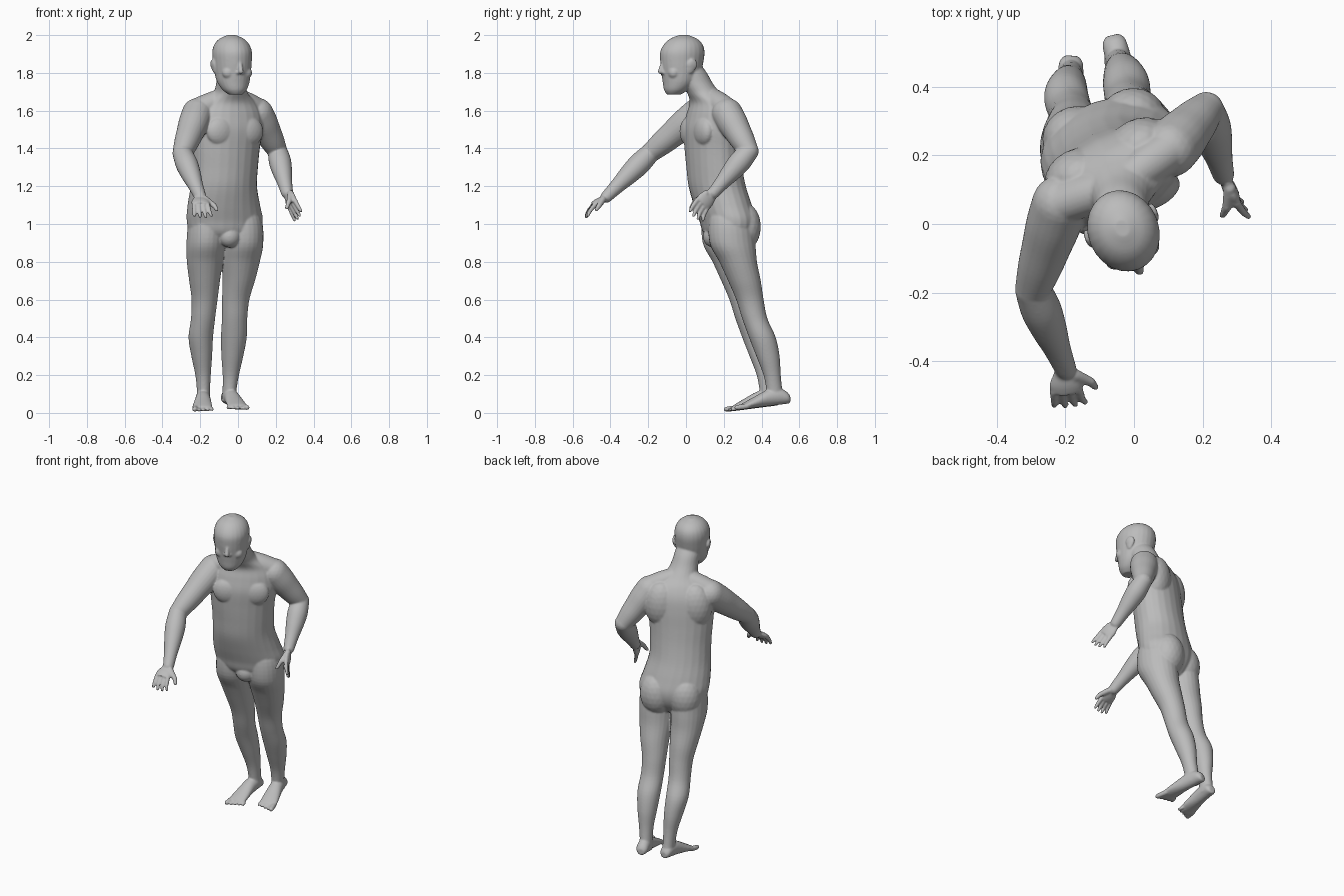
import bpy, bmesh, math
from mathutils import Vector, Matrix

old = bpy.data.objects.get("Cube")
if old:
    bpy.data.objects.remove(old, do_unlink=True)

SIDES = 24
UP = Vector((0, 0, 1))
bm = bmesh.new()


def V(*c):
    return Vector(c)


def frame(yaw):
    """Horizontal side and forward axes for a turn in degrees."""
    r = math.radians(yaw)
    return V(math.cos(r), math.sin(r), 0), V(math.sin(r), -math.cos(r), 0)


def loft(rings):
    """Closed skin through rings given as centre, side vector, depth vector."""
    loops = []
    for centre, u, v in rings:
        loop = []
        for i in range(SIDES):
            t = math.tau * i / SIDES
            loop.append(bm.verts.new(centre + u * math.cos(t) + v * math.sin(t)))
        loops.append(loop)
    for low, high in zip(loops, loops[1:]):
        for i in range(SIDES):
            j = (i + 1) % SIDES
            bm.faces.new((low[i], low[j], high[j], high[i]))
    bm.faces.new(loops[0][::-1])
    bm.faces.new(loops[-1])


def refine(rows, steps=5):
    """Smooth curve through the given rows."""
    rows = [Vector(r) for r in rows]
    padded = [rows[0]] + rows + [rows[-1]]
    out = []
    for p, a, b, q in zip(padded, padded[1:], padded[2:], padded[3:]):
        for k in range(steps):
            t = k / steps
            ease = t * t * (3 - 2 * t)
            start, end = (b - p) / 2, (q - a) / 2
            out.append(a.lerp(b, ease) + start * (t * (1 - t) ** 2) - end * (t * t * (1 - t)))
    return out + [rows[-1]]


def stack(rows):
    """Upright form: height, x, y, half width, half depth, turn."""
    rings = []
    for z, x, y, a, b, yaw in refine(rows):
        side, fwd = frame(yaw)
        rings.append((V(x, y, z), side * a, fwd * b))
    loft(rings)


def muscle(centre, size, yaw=0):
    """Ellipsoid with half sizes across, forward and up."""
    place = Matrix.Translation(centre) @ Matrix.Rotation(math.radians(yaw), 4, "Z")
    place = place @ Matrix.Diagonal((*size, 1))
    bmesh.ops.create_icosphere(bm, subdivisions=3, radius=1, matrix=place)


def ball(centre, r):
    muscle(centre, (r, r, r))


def limb(p, q, radii, across=None, flat=1):
    """Straight tapering form from p to q, optionally flattened."""
    d = (q - p).normalized()
    u = across if across else d.orthogonal()
    u = (u - d * u.dot(d)).normalized()
    v = d.cross(u)
    rows = refine([(i / (len(radii) - 1), r) for i, r in enumerate(radii)])
    loft([(p.lerp(q, t), u * r, v * r * flat) for t, r in rows])
    if flat == 1:
        ball(p, radii[0])
        ball(q, radii[-1])


# Torso, from crotch to neck
stack([
    (.88, -.075, .235, .09, .07, 18),
    (.95, -.07, .225, .185, .125, 18),
    (1.02, -.07, .22, .208, .142, 19),
    (1.10, -.075, .195, .198, .146, 21),
    (1.20, -.075, .165, .182, .145, 24),
    (1.30, -.068, .15, .181, .14, 25),
    (1.40, -.063, .14, .188, .137, 26),
    (1.50, -.055, .135, .199, .134, 26),
    (1.58, -.05, .137, .19, .119, 26),
    (1.64, -.045, .13, .155, .098, 26),
    (1.69, -.04, .097, .095, .088, 25),
    (1.74, -.037, .062, .079, .084, 24),
    (1.80, -.035, .03, .074, .082, 22),
    (1.85, -.032, .005, .06, .07, 22),
])

# Chest, shoulder blade, buttock and groin fullness
side, fwd = frame(26)
for s in (-1, 1):
    muscle(V(-.055, .135, 1.49) + side * s * .08 + fwd * .088, (.085, .045, .08), 26)
    muscle(V(-.05, .135, 1.52) + side * s * .1 - fwd * .055, (.1, .078, .14), 26)
side, fwd = frame(18)
for s in (-1, 1):
    muscle(V(-.07, .225, .985) + side * s * .085 - fwd * .055, (.1, .092, .13), 18)
muscle(V(-.045, .145, .935), (.06, .055, .06), 18)

# Head: height, forward shift, half width, half depth
side, fwd = frame(22)
skull = V(-.03, -.022, 0)


def face(across, forward, z):
    return skull + side * across + fwd * forward + UP * z


head = [
    (1.685, .045, .036, .037),
    (1.71, .033, .064, .064),
    (1.75, .015, .085, .088),
    (1.80, .004, .095, .106),
    (1.86, 0, .101, .117),
    (1.91, -.003, .103, .12),
    (1.95, -.008, .091, .105),
    (1.98, -.01, .064, .074),
    (2.0, -.01, .022, .026),
]
stack([(z, *face(0, f, 0).xy, a, b, 22) for z, f, a, b in head])

# Nose, lips, chin, brows, cheeks and ears
limb(face(0, .106, 1.865), face(0, .123, 1.808), [.009, .011, .014])
limb(face(-.02, .09, 1.758), face(.02, .09, 1.758), [.008, .013, .008])
limb(face(-.017, .088, 1.743), face(.017, .088, 1.743), [.008, .012, .008])
muscle(face(0, .066, 1.708), (.032, .025, .024), 22)
for s in (-1, 1):
    limb(face(s * .015, .104, 1.874), face(s * .06, .084, 1.872), [.01, .012, .009])
    muscle(face(s * .048, .068, 1.80), (.036, .03, .033), 22)
    ball(face(s * .013, .107, 1.802), .011)
    limb(face(s * .098, -.01, 1.80), face(s * .106, -.025, 1.87), [.01, .022, .028, .014], fwd, .35)


def hand(wrist, knuckle, tip, across, thumb):
    """Palm, four bent fingers running along across, and a thumb."""
    across = across.normalized()
    reach = knuckle - wrist
    limb(wrist, knuckle + reach * .08, [.03, .04, .049, .046], across, .42)
    for i in range(4):
        k = i - 1.5
        base = knuckle + across * k * .024
        end = tip + across * k * .03 + (knuckle - tip) * .1 * abs(k)
        bend = base.lerp(end, .5) + reach * .14
        limb(base, bend, [.013, .011])
        limb(bend, end, [.011, .009])
    root = wrist.lerp(knuckle, .35) + across * .028
    middle = root.lerp(thumb, .6) + across * .01
    limb(root, middle, [.018, .014])
    limb(middle, thumb, [.014, .01])


# Arms: neck root, shoulder, elbow, wrist
arms = [
    (V(-.06, .11, 1.67), V(-.215, .06, 1.585), V(-.295, -.19, 1.375), V(-.2, -.42, 1.145)),
    (V(-.02, .13, 1.67), V(.105, .218, 1.585), V(.21, .333, 1.385), V(.26, .145, 1.165)),
]
for root, shoulder, elbow, wrist in arms:
    limb(root, shoulder + UP * .02, [.055, .062, .062])
    limb(shoulder, elbow, [.082, .08, .072, .064, .052])
    limb(elbow, wrist, [.052, .059, .052, .04, .032])
hand(arms[0][3], V(-.197, -.485, 1.103), V(-.185, -.53, 1.035), V(1, .1, 0), V(-.112, -.475, 1.075))
hand(arms[1][3], V(.285, .088, 1.11), V(.322, .05, 1.033), V(.35, -.7, .5), V(.258, .025, 1.085))

# Legs: height, right x, left x, right y, half width, half depth
leg = [
    (1.14, -.15, .0, .185, .05, .07),
    (1.03, -.163, .024, .2, .094, .115),
    (.90, -.171, .026, .21, .102, .122),
    (.80, -.176, .016, .24, .095, .1),
    (.70, -.177, .004, .273, .082, .087),
    (.60, -.177, -.012, .302, .069, .073),
    (.50, -.185, -.018, .328, .064, .067),
    (.40, -.197, -.022, .368, .065, .071),
    (.30, -.192, -.03, .398, .055, .062),
    (.20, -.185, -.038, .42, .041, .046),
    (.12, -.183, -.045, .432, .035, .043),
    (.06, -.183, -.05, .44, .036, .046),
]
stack([(z, xr, y, a, b, 5) for z, xr, xl, y, a, b in leg])
stack([(z, xl, y + .036, a * 1.05, b, 14) for z, xr, xl, y, a, b in leg])


def foot(heel, toe, inner):
    """Sloping foot with five toes; inner is the big toe's side."""
    d = (toe - heel).normalized()
    across = d.cross(UP).normalized()
    shape = [(0, .02, .04), (.06, .034, .065), (.2, .038, .09), (.4, .041, .087),
             (.62, .049, .06), (.8, .053, .036), (.86, .046, .026)]
    loft([(heel.lerp(toe, t) + UP * h / 2, across * w, UP * h / 2) for t, w, h in refine(shape)])
    for i in range(5):
        r = .015 if i == 0 else .01
        shift = across * inner * (.036 - .021 * i)
        base = heel.lerp(toe, .78) + shift + UP * r
        end = heel.lerp(toe, .97 - .03 * i) + shift * 1.08 + UP * r
        limb(base, end, [r, r, r * .9])


foot(V(-.183, .49, .04), V(-.19, .203, .003), 1)
foot(V(-.063, .55, .05), V(.012, .25, .012), -1)

# Fuse everything into one continuous skin
bmesh.ops.recalc_face_normals(bm, faces=bm.faces)
mesh = bpy.data.meshes.new("body")
bm.to_mesh(mesh)
bm.free()
body = bpy.data.objects.new("body", mesh)
bpy.context.collection.objects.link(body)

skin = bpy.data.materials.new("plain_grey")
skin.use_nodes = True
grey = (.5, .5, .5, 1)
skin.diffuse_color = grey
skin.node_tree.nodes["Principled BSDF"].inputs["Base Color"].default_value = grey
mesh.materials.append(skin)

fuse = body.modifiers.new("fuse", "REMESH")
fuse.mode = "VOXEL"
fuse.voxel_size = .005
fuse.use_smooth_shade = True
soften = body.modifiers.new("soften", "SMOOTH")
soften.factor = .5
soften.iterations = 8
